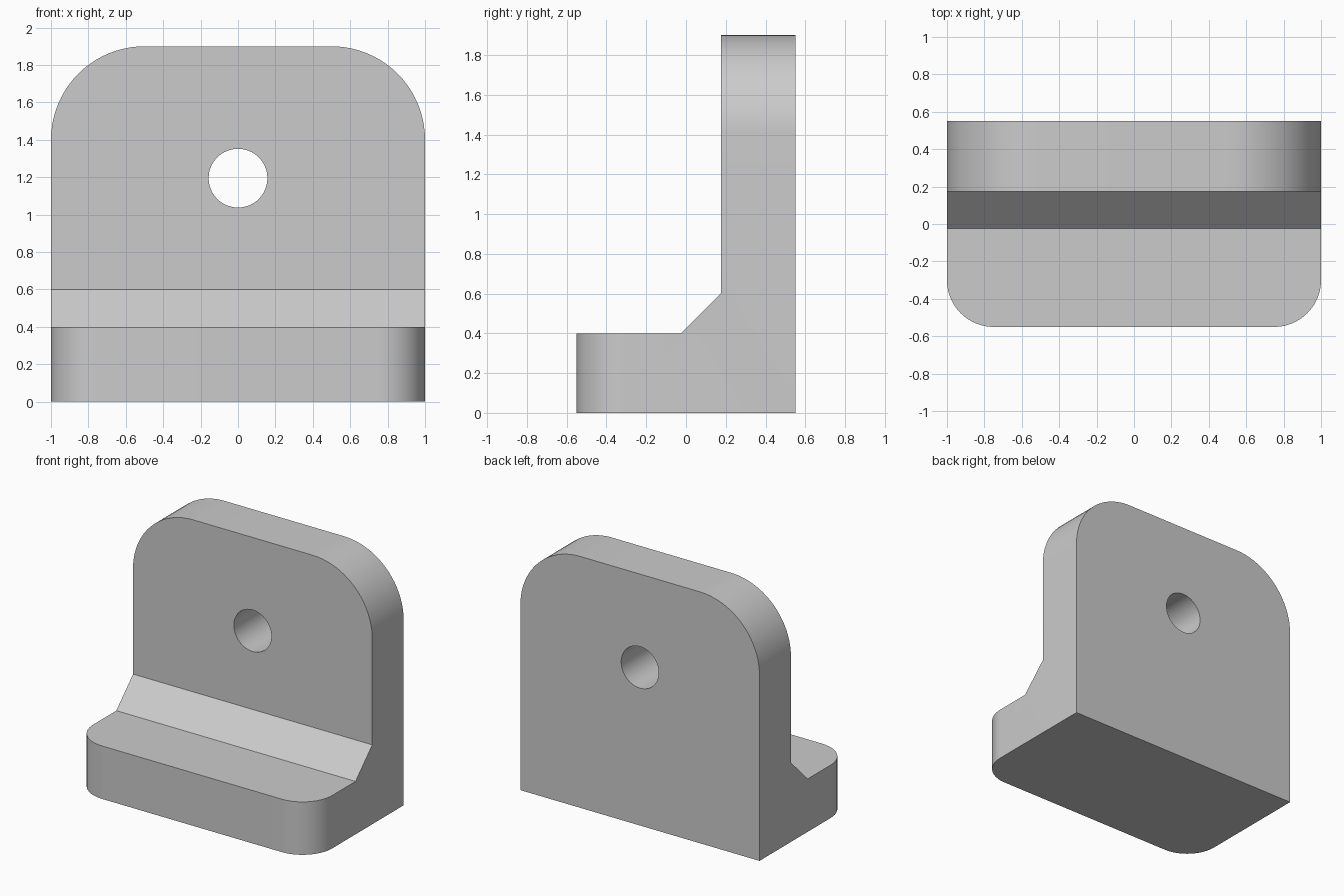
import bpy, bmesh, math
from mathutils import Vector

cube = bpy.data.objects.get("Cube")
if cube:
    bpy.data.objects.remove(cube, do_unlink=True)

grey = bpy.data.materials.new("light grey")
grey.use_nodes = True
colour = (0.6, 0.6, 0.6, 1)
grey.diffuse_color = colour
grey.node_tree.nodes["Principled BSDF"].inputs["Base Color"].default_value = colour

HALF_WIDTH, HALF_DEPTH, HEIGHT = 1.0, 0.55, 1.9

# Side profile (y, z): base, sloped gusset and upright plate
profile = [(-HALF_DEPTH, 0), (HALF_DEPTH, 0), (HALF_DEPTH, HEIGHT),
           (0.175, HEIGHT), (0.175, 0.6), (-0.025, 0.4), (-HALF_DEPTH, 0.4)]
bm = bmesh.new()
side = bm.faces.new([bm.verts.new((-HALF_WIDTH, y, z)) for y, z in profile])
swept = bmesh.ops.extrude_face_region(bm, geom=[side])
bmesh.ops.translate(bm, vec=(2 * HALF_WIDTH, 0, 0),
                    verts=[v for v in swept["geom"] if isinstance(v, bmesh.types.BMVert)])
bmesh.ops.recalc_face_normals(bm, faces=bm.faces)


def round_corners(axis, value, direction, radius):
    """Round the edges lying at one coordinate and running in one direction."""
    edges = [e for e in bm.edges
             if all(abs(v.co[axis] - value) < 1e-4 for v in e.verts)
             and abs((e.verts[1].co - e.verts[0].co).normalized().dot(Vector(direction))) > 0.99]
    bmesh.ops.bevel(bm, geom=edges, offset=radius, offset_type='OFFSET',
                    segments=20, profile=0.5, affect='EDGES')


round_corners(2, HEIGHT, (0, 1, 0), 0.5)        # top of the upright
round_corners(1, -HALF_DEPTH, (0, 0, 1), 0.25)  # front of the base

mesh = bpy.data.meshes.new("angle_bracket")
bm.to_mesh(mesh)
bm.free()
mesh.materials.append(grey)
bracket = bpy.data.objects.new("angle_bracket", mesh)
bpy.context.collection.objects.link(bracket)

# Round hole through the upright
bpy.ops.mesh.primitive_cylinder_add(vertices=64, radius=0.157, depth=1,
                                    location=(0, 0.36, 1.195), rotation=(math.pi / 2, 0, 0))
cutter = bpy.context.object
cutter.name = "hole_cutter"
cutter.data.materials.append(grey)
cutter.hide_render = True

hole = bracket.modifiers.new("hole", 'BOOLEAN')
hole.operation = 'DIFFERENCE'
hole.solver = 'EXACT'
hole.object = cutter
bpy.ops.object.select_all(action='DESELECT')
bracket.select_set(True)
bpy.context.view_layer.objects.active = bracket
bpy.ops.object.modifier_apply(modifier=hole.name)
bpy.data.objects.remove(cutter, do_unlink=True)

bpy.ops.object.shade_smooth_by_angle(angle=math.radians(30))
